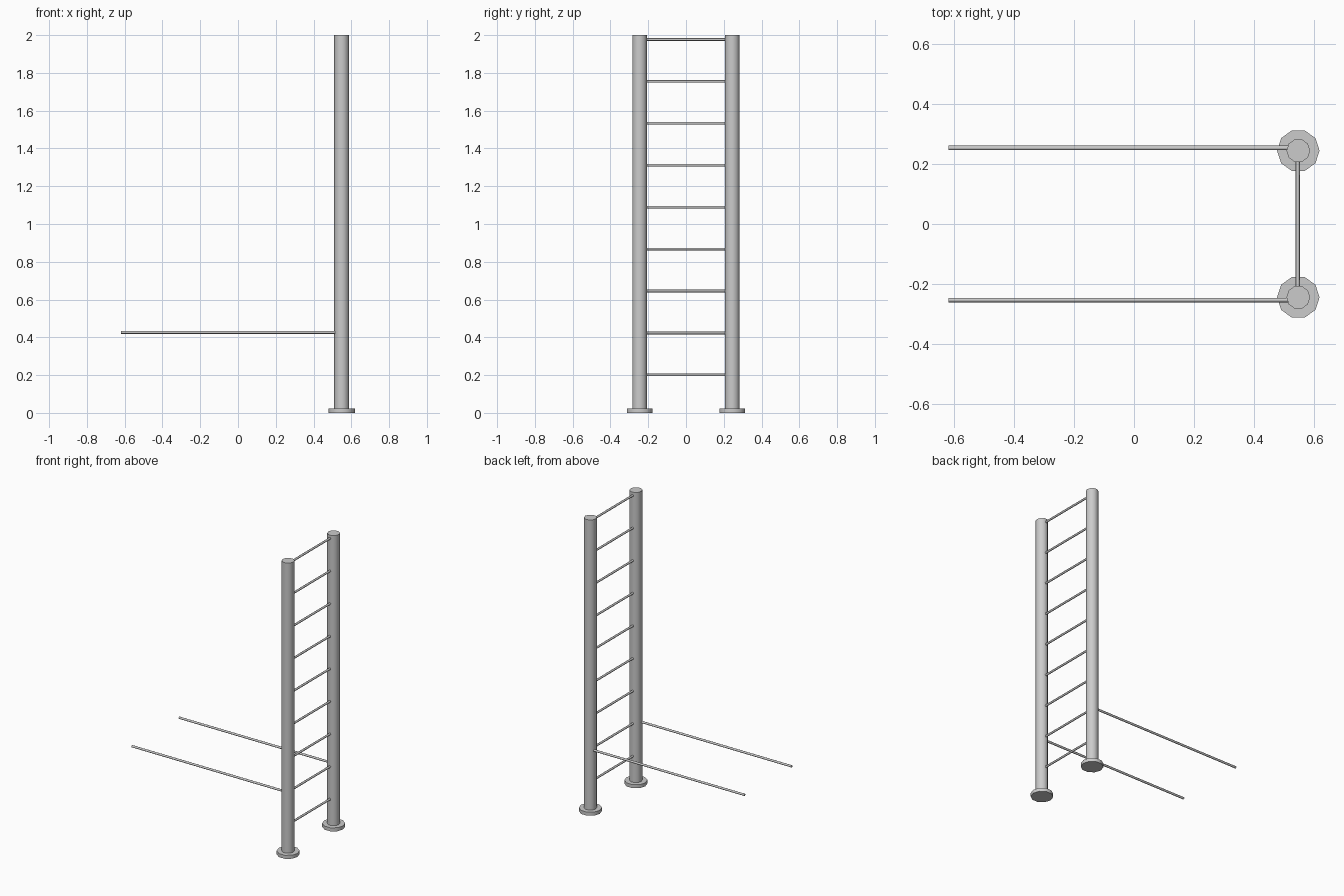
import bpy, math
from mathutils import Vector

if "Cube" in bpy.data.objects:
    bpy.data.objects.remove(bpy.data.objects["Cube"])

POST_X, POST_Y = 0.549, 0.245


def bar(name, start, end, radius, sides):
    """Capped cylinder running from start to end."""
    a, b = Vector(start), Vector(end)
    bpy.ops.mesh.primitive_cylinder_add(vertices=sides, radius=radius,
                                        depth=(b - a).length, location=(a + b) / 2)
    ob = bpy.context.object
    ob.name = name
    ob.rotation_euler = (b - a).to_track_quat('Z', 'Y').to_euler()
    bpy.ops.object.shade_smooth_by_angle(angle=math.radians(50))
    return ob


for side, s in (("front", -1), ("back", 1)):
    y = s * POST_Y
    # Upright post and its foot, with a corner pointing along x
    for name, top, r in (("post", 2.0, 0.0395), ("foot", 0.024, 0.071)):
        ob = bar(f"{side}_{name}", (POST_X, y, 0), (POST_X, y, top), r, 10)
        ob.rotation_euler = (0, 0, math.pi / 2)
    # Long horizontal rail
    bar(f"{side}_rail", (-0.62, s * 0.254, 0.426), (0.53, s * 0.254, 0.426), 0.0075, 8)

# Ladder rungs
for i in range(9):
    z = 0.201 + 0.222 * i
    bar(f"rung_{i + 1}", (0.547, -0.215, z), (0.547, 0.215, z), 0.007, 8)
